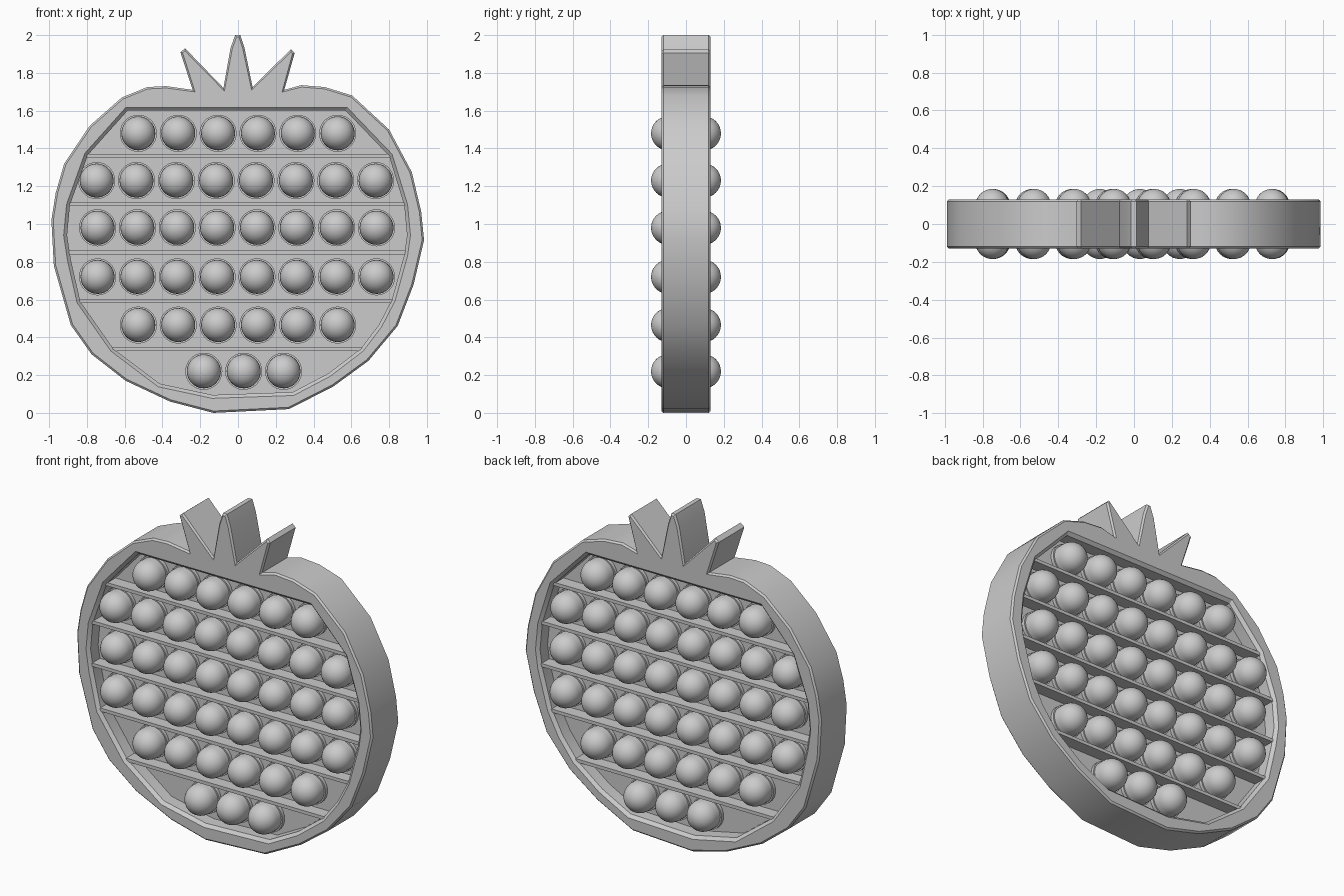
import bpy, bmesh, math
from mathutils import Vector

cube = bpy.data.objects.get("Cube")
if cube:
    bpy.data.objects.remove(cube)

GREY = (0.6, 0.6, 0.6, 1)
mat = bpy.data.materials.new("light grey silicone")
mat.use_nodes = True
mat.diffuse_color = GREY
mat.node_tree.nodes["Principled BSDF"].inputs["Base Color"].default_value = GREY

HALF = 0.13      # half thickness of the rim
FLOOR = 0.04     # half thickness of the sunken web
RIDGE = 0.115    # half depth of the dividing ridges

# Fruit outline with three leaves, counter-clockwise (x, z)
OUTLINE = [(-.13, 0), (.27, .02), (.505, .14), (.69, .275), (.845, .46), (.93, .68),
           (.985, .915), (.97, 1.065), (.92, 1.275), (.8, 1.5), (.605, 1.68),
           (.46, 1.725), (.335, 1.735), (.245, 1.71),
           (.3, 1.905), (.28, 1.925), (.077, 1.725),
           (.035, 1.93), (.012, 2), (-.015, 2), (-.04, 1.93), (-.077, 1.72),
           (-.28, 1.93), (-.305, 1.91), (-.24, 1.71),
           (-.38, 1.73), (-.48, 1.725), (-.615, 1.67), (-.785, 1.52), (-.92, 1.32),
           (-.965, 1.165), (-.988, 1.02), (-.975, .78), (-.885, .465), (-.775, .31),
           (-.595, .17), (-.36, .06)]

# Opening inside the rim
OPENING = [(-.135, .095), (.29, .11), (.48, .21), (.65, .34), (.745, .465), (.815, .6),
           (.88, .835), (.895, .94), (.88, 1.1), (.8, 1.36), (.57, 1.6), (-.585, 1.6),
           (-.795, 1.365), (-.89, 1.1), (-.905, .94), (-.885, .81), (-.835, .59),
           (-.66, .34), (-.415, .155)]


def add_object(name, bm):
    bmesh.ops.recalc_face_normals(bm, faces=bm.faces)
    mesh = bpy.data.meshes.new(name)
    bm.to_mesh(mesh)
    bm.free()
    mesh.materials.append(mat)
    obj = bpy.data.objects.new(name, mesh)
    bpy.context.collection.objects.link(obj)
    return obj


def smooth(obj, degrees):
    bpy.ops.object.select_all(action='DESELECT')
    obj.select_set(True)
    bpy.context.view_layer.objects.active = obj
    bpy.ops.object.shade_smooth_by_angle(angle=math.radians(degrees))


def inset(points, dist):
    """Move a closed outline inwards (outwards if negative), with limited mitres."""
    pts = [Vector(p) for p in points]
    result = []
    for i, p in enumerate(pts):
        a = (p - pts[i - 1]).normalized()
        b = (pts[(i + 1) % len(pts)] - p).normalized()
        normal = Vector((-a.y - b.y, a.x + b.x)).normalized()
        cosine = max(normal.dot(Vector((-a.y, a.x))), 0.6)
        result.append(p + normal * dist / cosine)
    return result


def wall(bm, points, chamfer):
    """Chamfered wall through the thickness; returns its front and back edge loops."""
    edge = abs(chamfer)
    steps = [(chamfer, -HALF), (0, edge - HALF), (0, HALF - edge), (chamfer, HALF)]
    rings = [[bm.verts.new((p.x, y, p.y)) for p in inset(points, d)] for d, y in steps]
    n = len(points)
    for low, high in zip(rings, rings[1:]):
        for i in range(n):
            j = (i + 1) % n
            bm.faces.new((low[i], low[j], high[j], high[i]))
    return [[bm.edges.get((r[i], r[(i + 1) % n])) for i in range(n)]
            for r in (rings[0], rings[-1])]


# Rim with leaves
bm = bmesh.new()
outer = wall(bm, OUTLINE, 0.01)
inner = wall(bm, OPENING, -0.018)
for o, i, side in zip(outer, inner, (-1, 1)):
    bmesh.ops.triangle_fill(bm, edges=o + i, use_beauty=True, normal=(0, side, 0))
smooth(add_object("rim_and_leaves", bm), 30)

# Sunken web
bm = bmesh.new()
base = bm.faces.new([bm.verts.new((p.x, -FLOOR, p.y)) for p in inset(OPENING, -0.01)])
top = bmesh.ops.extrude_face_region(bm, geom=[base], use_keep_orig=True)["geom"]
bmesh.ops.translate(bm, vec=(0, 2 * FLOOR, 0),
                    verts=[v for v in top if isinstance(v, bmesh.types.BMVert)])
add_object("web", bm)


# Dividing ridges, cut to the width of the opening
def span(z):
    xs = []
    for (x1, z1), (x2, z2) in zip(OPENING, OPENING[1:] + OPENING[:1]):
        if (z1 - z) * (z2 - z) < 0:
            xs.append(x1 + (x2 - x1) * (z - z1) / (z2 - z1))
    return min(xs) - 0.01, max(xs) + 0.01


for k in range(5):
    z = 0.337 + 0.256 * k
    left, right = span(z)
    bm = bmesh.new()
    bmesh.ops.create_cube(bm, size=1)
    bmesh.ops.scale(bm, vec=(right - left, 2 * RIDGE, 0.02), verts=bm.verts)
    bmesh.ops.translate(bm, vec=((left + right) / 2, 0, z), verts=bm.verts)
    add_object("ridge", bm)

# Bubble: domed on both sides, with a collar at the web
R, CENTRE, COLLAR = 0.09, 0.095, 0.098
half = [(COLLAR, 0.06), (R, 0.06)]
for k in range(9):
    t = math.pi / 2 * k / 8
    half.append((R * math.cos(t), CENTRE + R * math.sin(t)))
profile = [(r, -y) for r, y in reversed(half)] + half
bm = bmesh.new()
verts = [bm.verts.new((r, y, 0)) for r, y in profile]
edges = [bm.edges.new(pair) for pair in zip(verts, verts[1:])]
bmesh.ops.spin(bm, geom=verts + edges, axis=(0, 1, 0), cent=(0, 0, 0),
               angle=math.tau, steps=28)
bmesh.ops.remove_doubles(bm, verts=bm.verts, dist=0.0005)
bubble = add_object("bubble", bm)
smooth(bubble, 40)

# Rows of bubbles: count, middle x, height
ROWS = [(3, .03, .22), (6, 0, .465), (8, -.005, .72),
        (8, -.005, .98), (8, -.01, 1.23), (6, 0, 1.48)]
first = True
for count, middle, z in ROWS:
    for k in range(count):
        obj = bubble
        if not first:
            obj = bubble.copy()
            bpy.context.collection.objects.link(obj)
        first = False
        obj.location = (middle + 0.211 * (k - (count - 1) / 2), 0, z)
